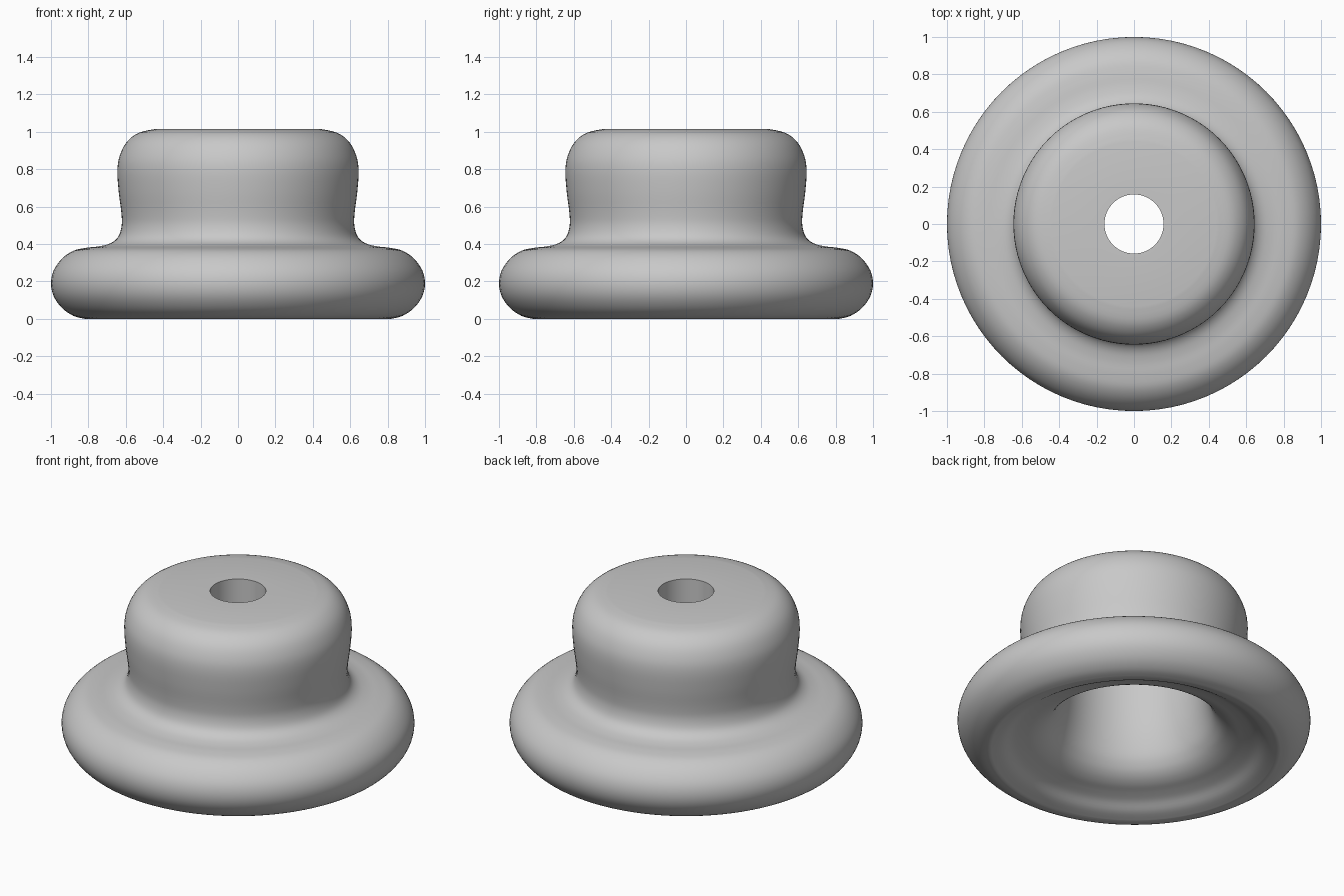
import bpy, bmesh, math
from mathutils import Vector
from mathutils.geometry import interpolate_bezier

cube = bpy.data.objects.get("Cube")
if cube:
    bpy.data.objects.remove(cube, do_unlink=True)

SIDES = 96

grey = bpy.data.materials.new("plain_grey")
grey.use_nodes = True
colour = (0.58, 0.58, 0.58, 1)
grey.diffuse_color = colour
grey.node_tree.nodes["Principled BSDF"].inputs["Base Color"].default_value = colour


def smooth_path(points, steps=5):
    """Smooth curve through (radius, height) points."""
    pts = [Vector((r, 0, z)) for r, z in points]
    path = []
    for i in range(len(pts) - 1):
        a, b = pts[i], pts[i + 1]
        before, after = pts[max(i - 1, 0)], pts[min(i + 2, len(pts) - 1)]
        path += interpolate_bezier(a, a + (b - before) / 6, b - (after - a) / 6, b, steps)[:-1]
    return path + [pts[-1]]


def lathe(name, path):
    """Closed profile turned around the z axis."""
    bm = bmesh.new()
    rings = []
    for k in range(SIDES):
        t = math.tau * k / SIDES
        rings.append([bm.verts.new((p.x * math.cos(t), p.x * math.sin(t), p.z)) for p in path])
    for k, ring in enumerate(rings):
        following = rings[(k + 1) % SIDES]
        for i in range(len(path)):
            j = (i + 1) % len(path)
            bm.faces.new((ring[i], following[i], following[j], ring[j]))
    bmesh.ops.recalc_face_normals(bm, faces=bm.faces)
    mesh = bpy.data.meshes.new(name)
    bm.to_mesh(mesh)
    bm.free()
    obj = bpy.data.objects.new(name, mesh)
    bpy.context.collection.objects.link(obj)
    mesh.materials.append(grey)
    bpy.ops.object.select_all(action='DESELECT')
    obj.select_set(True)
    bpy.context.view_layer.objects.active = obj
    bpy.ops.object.shade_smooth_by_angle(angle=math.radians(40))
    return obj


# Outside: rounded flange, waisted neck, rounded head
outside = smooth_path([
    (0.82, 0), (0.88, 0.016), (0.94, 0.057), (0.985, 0.12), (1, 0.19),
    (0.985, 0.26), (0.94, 0.323), (0.88, 0.364), (0.81, 0.38), (0.74, 0.388),
    (0.68, 0.405), (0.64, 0.44), (0.622, 0.5), (0.624, 0.57), (0.638, 0.68),
    (0.645, 0.79), (0.633, 0.87), (0.595, 0.945), (0.53, 0.995), (0.44, 1.015)])

# Inside: hollow head flaring like a bell into a shallow dished underside
inside = smooth_path([
    (0.28, 0.8), (0.35, 0.775), (0.39, 0.71), (0.395, 0.6), (0.4, 0.48),
    (0.415, 0.35), (0.445, 0.23), (0.48, 0.165), (0.52, 0.125),
    (0.57, 0.098), (0.63, 0.08), (0.69, 0.058), (0.75, 0.022), (0.82, 0)])

# Straight centre hole joins the flat top to the hollow
hole = [Vector((0.158, 0, 1.015)), Vector((0.158, 0, 0.8))]

lathe("flanged_bumper", outside + hole + inside[:-1])
